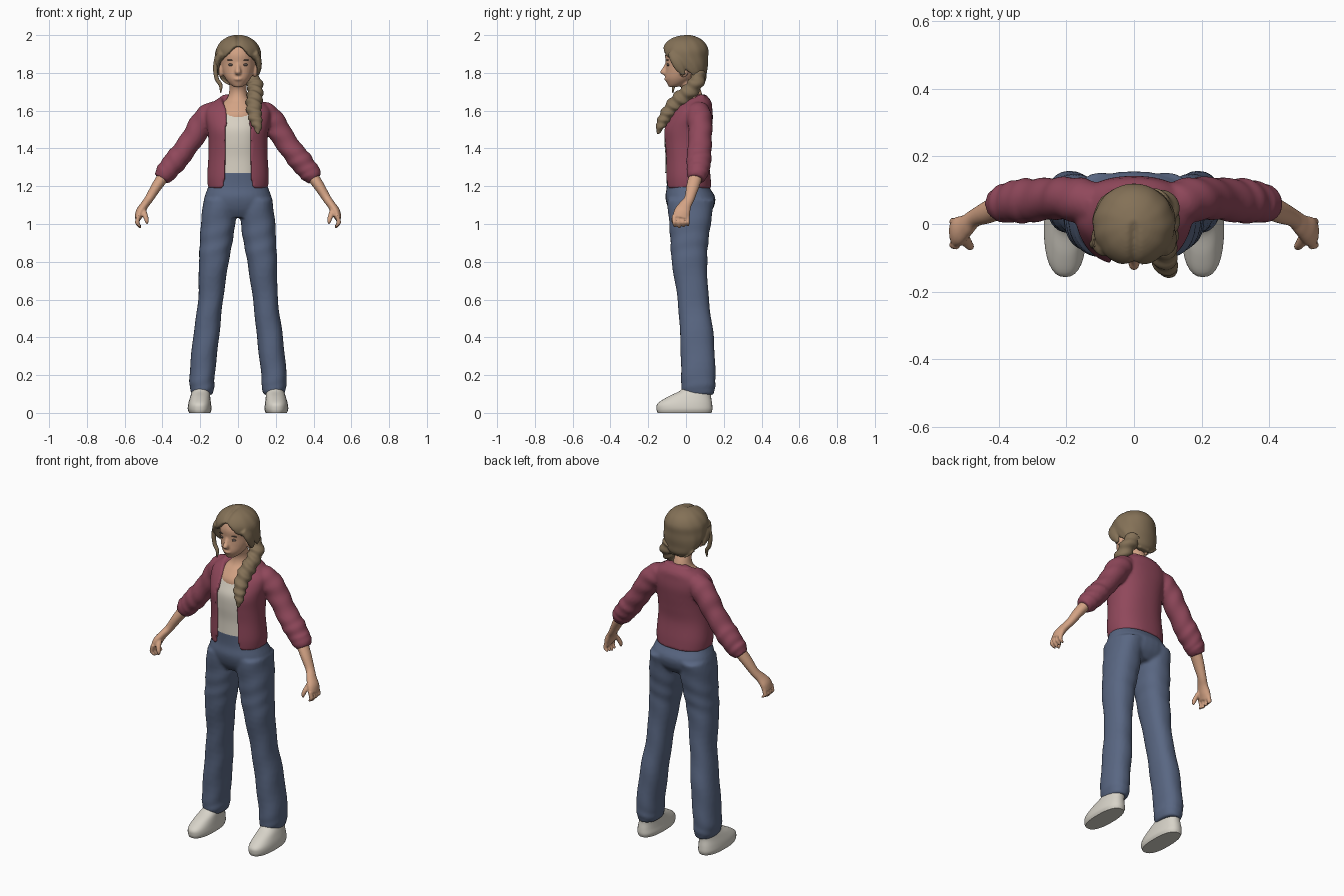
import bpy, bmesh, math
from mathutils import Vector, Matrix


def material(name, rgb):
    m = bpy.data.materials.new(name)
    m.diffuse_color = (*rgb, 1)
    return m


SKIN = material("skin", (0.66, 0.37, 0.235))
HAIR = material("brown hair", (0.23, 0.165, 0.095))
KNIT = material("maroon knit", (0.28, 0.065, 0.105))
CREAM = material("cream cotton", (0.68, 0.63, 0.54))
DENIM = material("blue denim", (0.10, 0.135, 0.225))
SHOE = material("off white shoe", (0.68, 0.65, 0.58))
EYE = material("dark eye", (0.10, 0.075, 0.065))


def spline(rows, steps):
    """Catmull-Rom interpolation of rows of numbers."""
    out = []
    for i in range(len(rows) - 1):
        a, b = rows[max(i - 1, 0)], rows[i]
        c, d = rows[i + 1], rows[min(i + 2, len(rows) - 1)]
        for k in range(steps):
            t = k / steps
            out.append([0.5 * (2 * q + (r - p) * t + (2 * p - 5 * q + 4 * r - s) * t * t
                               + (3 * q - p - 3 * r + s) * t ** 3)
                        for p, q, r, s in zip(a, b, c, d)])
    out.append(list(rows[-1]))
    return out


def loft(bm, rows, n=32, steps=5, follow=False, power=2.0, side=1, wob=0, freq=1, edit=None):
    """Skin rows of (x, y, z, rx, ry); sections are level or follow the path."""
    rows = spline(rows, steps)
    for r in rows:
        r[0] *= side
    pts = [Vector(r[:3]) for r in rows]
    rings = []
    for i, (p, r) in enumerate(zip(pts, rows)):
        u, v = Vector((1, 0, 0)), Vector((0, 1, 0))
        if follow:
            t = (pts[min(i + 1, len(pts) - 1)] - pts[max(i - 1, 0)]).normalized()
            v = (v - t * v.dot(t)).normalized()
            u = v.cross(t)
        ring = []
        for k in range(n):
            a = 2 * math.pi * k / n
            c, s = math.cos(a), math.sin(a)
            f = 1 + wob * math.sin(i * freq + 1.3 * math.sin(a) + 2 * c)
            e = 2 / power
            co = (p + u * (math.copysign(abs(c) ** e, c) * max(r[3], .002) * f)
                  + v * (math.copysign(abs(s) ** e, s) * max(r[4], .002) * f))
            if edit:
                co = edit(co, s, a)
            ring.append(bm.verts.new(co))
        rings.append(ring)
    for A, B in zip(rings, rings[1:]):
        for k in range(n):
            bm.faces.new((A[k], A[(k + 1) % n], B[(k + 1) % n], B[k]))
    bm.faces.new(rings[0][::-1])
    bm.faces.new(rings[-1])


def ball(bm, at, size):
    m = Matrix.Translation(at) @ Matrix.Diagonal((*size, 1))
    bmesh.ops.create_uvsphere(bm, u_segments=20, v_segments=12, radius=1, matrix=m)


def finish(name, bm, mat, voxel=0, smooth=3):
    bmesh.ops.recalc_face_normals(bm, faces=bm.faces)
    me = bpy.data.meshes.new(name)
    bm.to_mesh(me)
    bm.free()
    ob = bpy.data.objects.new(name, me)
    bpy.context.collection.objects.link(ob)
    bpy.ops.object.select_all(action='DESELECT')
    bpy.context.view_layer.objects.active = ob
    ob.select_set(True)
    if voxel:  # fuse overlapping pieces into one soft skin
        r = ob.modifiers.new("fuse", 'REMESH')
        r.mode, r.voxel_size = 'VOXEL', voxel
        s = ob.modifiers.new("soften", 'SMOOTH')
        s.factor, s.iterations = 0.5, smooth
        for m in ("fuse", "soften"):
            bpy.ops.object.modifier_apply(modifier=m)
    ob.data.materials.clear()
    ob.data.materials.append(mat)
    bpy.ops.object.shade_smooth_by_angle(angle=math.radians(60))
    return ob


# cardigan: solid torso with a recessed front opening, plus rolled sleeves
def front_opening(co, s, a):
    w = 0.062 + max(0, 1.27 - co.z) * 0.2 + max(0, co.z - 1.6) * 0.4
    if s < 0 and abs(co.x) < w:
        co.y += 0.05
    return co


bm = bmesh.new()
loft(bm, [(0, .012, 1.19, .158, .122), (0, .008, 1.25, .163, .122), (0, .003, 1.35, .157, .117),
          (0, .003, 1.43, .156, .124), (0, .006, 1.5, .162, .13), (0, .022, 1.56, .172, .12),
          (0, .037, 1.61, .168, .102), (0, .05, 1.65, .125, .083), (0, .055, 1.685, .075, .05)],
     n=96, power=2.3, edit=front_opening)
for sd in (1, -1):
    loft(bm, [(.11, .06, 1.6, .055, .06), (.15, .068, 1.575, .066, .066), (.195, .075, 1.525, .066, .064),
              (.24, .075, 1.455, .06, .062), (.295, .07, 1.378, .059, .064), (.33, .068, 1.335, .062, .066),
              (.365, .064, 1.292, .056, .06), (.385, .06, 1.268, .056, .057), (.408, .055, 1.238, .04, .044)],
         follow=True, side=sd, wob=.035, freq=1.1)
finish("cardigan", bm, KNIT, .008)

# shirt
bm = bmesh.new()
loft(bm, [(0, .0, 1.27, .125, .11), (0, -.005, 1.35, .12, .103), (0, -.005, 1.43, .12, .109),
          (0, .0, 1.5, .125, .112), (0, .01, 1.55, .125, .102), (0, .015, 1.59, .12, .088)], power=2.3)
finish("shirt", bm, CREAM)

# jeans: hips and two legs
bm = bmesh.new()
loft(bm, [(0, .0, 1.285, .132, .106), (0, .01, 1.2, .157, .112), (0, .023, 1.14, .178, .132),
          (0, .025, 1.08, .183, .118), (0, .02, 1.035, .14, .085)], power=2.3)
for sd in (1, -1):
    loft(bm, [(.095, .026, 1.13, .087, .126), (.106, .021, 1.0, .091, .11), (.116, .018, .9, .086, .1),
              (.128, .018, .8, .079, .094), (.145, .038, .6, .066, .083), (.169, .058, .4, .069, .089),
              (.19, .065, .2, .067, .091), (.19, .065, .13, .064, .089), (.19, .065, .095, .052, .078)],
         side=sd, power=2.3, wob=.018, freq=1.3)
finish("jeans", bm, DENIM, .009)

# shoes
bm = bmesh.new()
for sd in (1, -1):
    loft(bm, [(.203, -.008, 0, .056, .142), (.203, -.008, .02, .063, .148), (.203, -.006, .05, .06, .144),
              (.2, .018, .085, .053, .115), (.196, .05, .115, .047, .085), (.194, .06, .14, .04, .07)],
         side=sd, power=2.4)
finish("shoes", bm, SHOE)

# head with nose, ears, neck and upper chest
bm = bmesh.new()
loft(bm, [(0, -.07, 1.725, .02, .02), (0, -.052, 1.74, .042, .046), (0, -.03, 1.77, .066, .08),
          (0, -.01, 1.81, .084, .098), (0, .0, 1.85, .092, .107), (0, .0, 1.9, .095, .11),
          (0, .0, 1.95, .075, .09), (0, .0, 1.98, .03, .04)])
loft(bm, [(0, .0, 1.77, .045, .05), (0, .028, 1.71, .046, .05), (0, .033, 1.665, .058, .06),
          (0, .03, 1.63, .095, .082), (0, .015, 1.585, .115, .097), (0, .01, 1.54, .115, .095)])
loft(bm, [(0, -.115, 1.79, .012, .008), (0, -.116, 1.805, .017, .022), (0, -.108, 1.83, .011, .013),
          (0, -.1, 1.86, .007, .006)], n=16)
ball(bm, (0, -.107, 1.767), (.022, .009, .008))
for sd in (1, -1):
    ball(bm, (sd * .09, -.012, 1.81), (.014, .024, .034))
finish("head_and_neck", bm, SKIN, .006, 2)

# eyes and brows as thin plates on the face
bm = bmesh.new()
for sd in (1, -1):
    ball(bm, (sd * .037, -.094, 1.843), (.015, .008, .008))
    ball(bm, (sd * .04, -.098, 1.868), (.018, .006, .003))
finish("eyes_and_brows", bm, EYE)

# forearms and hands
bm = bmesh.new()
for sd in (1, -1):
    loft(bm, [(.385, .056, 1.265, .033, .037), (.43, .036, 1.2, .028, .034), (.47, .018, 1.135, .023, .027),
              (.495, -.004, 1.1, .022, .033), (.517, -.02, 1.065, .024, .043), (.53, -.028, 1.03, .018, .043)],
         follow=True, side=sd)
    for k in range(4):  # fingers
        y, tip = -.062 + .023 * k, .978 + .005 * abs(k - 1)
        loft(bm, [(.525, y, 1.045, .013, .013), (.534, y, 1.01, .012, .012),
                  (.528, y + .002, (1.01 + tip) / 2, .011, .011), (.517, y + .004, tip, .006, .006)],
             n=12, steps=3, side=sd)
    loft(bm, [(.505, -.03, 1.085, .016, .016), (.493, -.055, 1.05, .015, .015), (.484, -.066, 1.02, .012, .012),
              (.482, -.068, 1.0, .005, .005)], n=12, steps=3, side=sd)  # thumb
finish("arms_and_hands", bm, SKIN, .005, 2)


# hair cap with a face opening, loose lock and side braid
def face_opening(co, s, a):
    w = min(.1, max(0, 1.95 - co.z) * 1.0)
    k = 1 + .012 * math.sin(11 * a + co.z * 30)
    co.x *= k
    if s < 0 and abs(co.x) < w:
        co.y += .05
    if s < 0 and co.z > 1.9:  # centre parting
        co.z -= .012 * math.exp(-(co.x / .012) ** 2)
    return co


bm = bmesh.new()
loft(bm, [(0, .05, 1.735, .05, .035), (0, .05, 1.76, .085, .055), (0, .038, 1.8, .108, .072),
          (0, .02, 1.84, .119, .096), (0, .0, 1.88, .122, .117), (0, -.004, 1.925, .117, .122),
          (0, -.004, 1.965, .092, .1), (0, -.004, 1.99, .055, .062), (0, -.004, 2.002, .015, .018)],
     n=96, edit=face_opening)
for sd in (1, -1):  # locks that frame the face
    loft(bm, [(.085, -.07, 1.91, .02, .03), (.106, -.05, 1.87, .018, .034), (.112, -.035, 1.83, .013, .026),
              (.105, -.01, 1.79, .008, .012)], n=16, follow=True, side=sd)
finish("hair_cap", bm, HAIR, .006, 2)

bm = bmesh.new()
loft(bm, [(-.108, -.055, 1.89, .014, .016), (-.12, -.06, 1.83, .012, .013), (-.113, -.062, 1.77, .011, .012),
          (-.092, -.066, 1.735, .01, .01), (-.092, -.07, 1.695, .003, .003)], n=12, follow=True)
finish("loose_lock", bm, HAIR)

bm = bmesh.new()
loft(bm, [(.05, .07, 1.8, .04, .035), (.085, .055, 1.75, .042, .04), (.092, .015, 1.7, .04, .042),
          (.086, -.035, 1.655, .042, .044), (.084, -.08, 1.61, .04, .038), (.092, -.115, 1.56, .035, .032),
          (.103, -.135, 1.52, .026, .024), (.106, -.15, 1.475, .006, .006)],
     follow=True, steps=8, wob=.13, freq=.95)
finish("braid", bm, HAIR, .006, 2)
